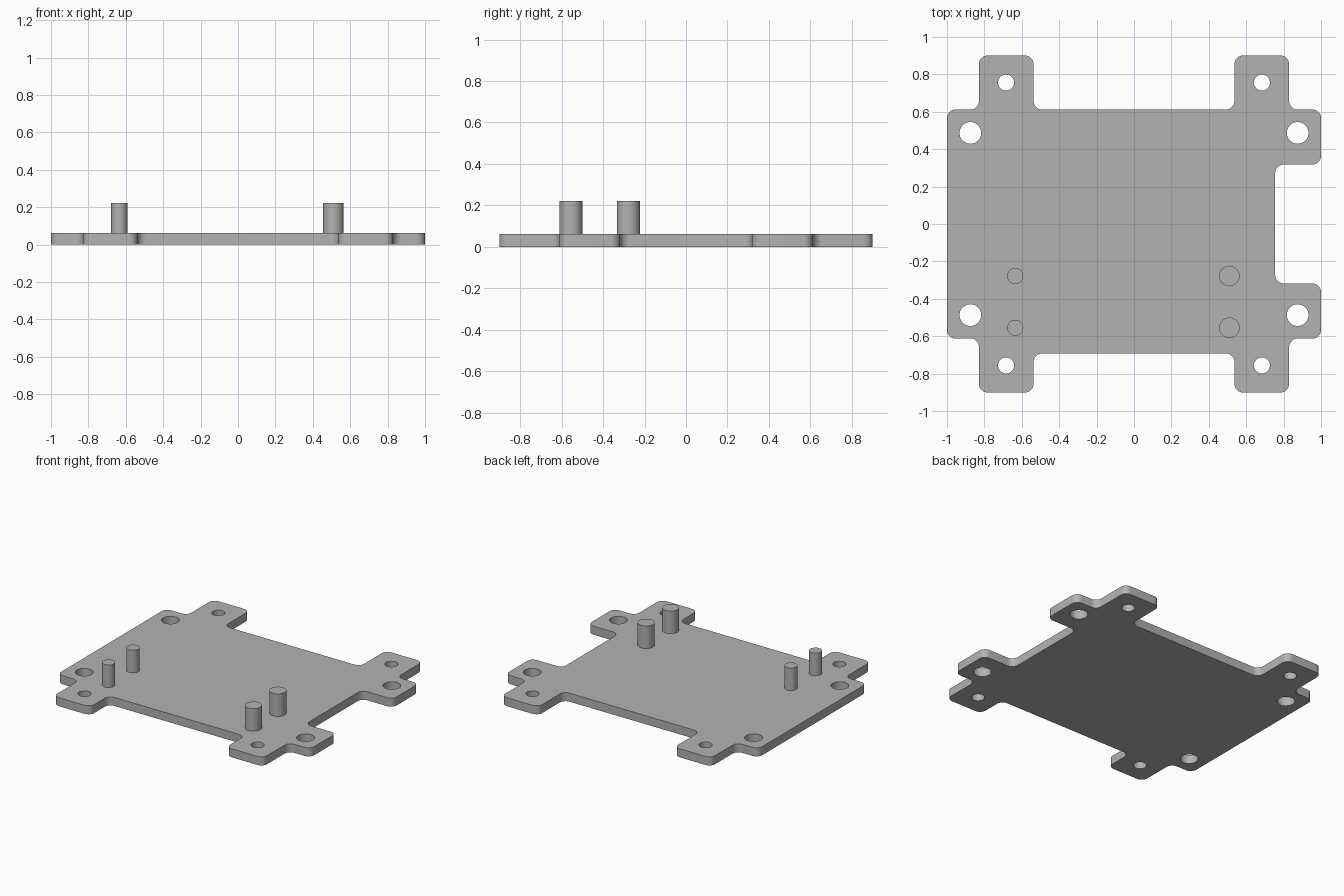
import bpy, bmesh, math
from mathutils import Vector

cube = bpy.data.objects.get("Cube")
if cube:
    bpy.data.objects.remove(cube, do_unlink=True)

THICK, TOP, FILLET = 0.061, 0.222, 0.046

grey = bpy.data.materials.new("light grey")
grey.use_nodes = True
colour = (0.45, 0.45, 0.45, 1)
grey.diffuse_color = colour
grey.node_tree.nodes["Principled BSDF"].inputs["Base Color"].default_value = colour


def circle(x, y, r, n=40):
    return [Vector((x + r * math.cos(math.tau * i / n), y + r * math.sin(math.tau * i / n)))
            for i in range(n)]


def rounded(corners, r, steps=8):
    """Replace each right-angled corner by a quarter arc."""
    pts = []
    for i, c in enumerate(corners):
        a = (corners[i - 1] - c).normalized() * r
        b = (corners[(i + 1) % len(corners)] - c).normalized() * r
        for k in range(steps + 1):
            t = math.pi / 2 * k / steps
            pts.append(c + a * (1 - math.sin(t)) + b * (1 - math.cos(t)))
    return pts


def finish(obj):
    obj.data.materials.clear()
    obj.data.materials.append(grey)
    bpy.ops.object.select_all(action="DESELECT")
    obj.select_set(True)
    bpy.context.view_layer.objects.active = obj
    bpy.ops.object.shade_smooth_by_angle(angle=math.radians(30))


# Plate outline: front edge, right notch, back edge, left edge
X, T0, T1, Y, TY, N, NX = 1.0, 0.537, 0.829, 0.612, 0.901, 0.318, 0.755
front = [(-X, -Y), (-T1, -Y), (-T1, -TY), (-T0, -TY), (-T0, -0.692),
         (T0, -0.692), (T0, -TY), (T1, -TY), (T1, -Y), (X, -Y)]
notch = [(X, -N), (NX, -N), (NX, N), (X, N)]
back = [(X, Y), (T1, Y), (T1, TY), (T0, TY), (T0, Y),
        (-T0, Y), (-T0, TY), (-T1, TY), (-T1, Y), (-X, Y)]
loops = [rounded([Vector(p) for p in front + notch + back], FILLET)]

# Screw holes in all four corners
for sx in (-1, 1):
    for sy in (-1, 1):
        loops.append(circle(sx * 0.875, sy * 0.487, 0.058))
        loops.append(circle(sx * 0.684, sy * 0.756, 0.043))

# Fill the loops as a flat curve and extrude it to the plate
curve = bpy.data.curves.new("plate_outline", "CURVE")
curve.dimensions = "2D"
curve.fill_mode = "BOTH"
curve.extrude = THICK / 2
for loop in loops:
    spline = curve.splines.new("POLY")
    spline.points.add(len(loop) - 1)
    for point, co in zip(spline.points, loop):
        point.co = (co.x, co.y, 0, 1)
    spline.use_cyclic_u = True
outline = bpy.data.objects.new("plate_outline", curve)
bpy.context.collection.objects.link(outline)
bpy.context.view_layer.update()
mesh = bpy.data.meshes.new_from_object(outline.evaluated_get(bpy.context.evaluated_depsgraph_get()))
bpy.data.objects.remove(outline, do_unlink=True)

bm = bmesh.new()
bm.from_mesh(mesh)
bmesh.ops.remove_doubles(bm, verts=bm.verts, dist=0.0001)
bmesh.ops.translate(bm, verts=bm.verts, vec=(0, 0, THICK / 2))
bmesh.ops.recalc_face_normals(bm, faces=bm.faces)
bm.to_mesh(mesh)
bm.free()
mesh.name = "base_plate"
plate = bpy.data.objects.new("base_plate", mesh)
bpy.context.collection.objects.link(plate)
finish(plate)

# Locating posts: thin pair on the right, thick pair on the left
for side, x, r in (("right", -0.635, 0.043), ("left", 0.51, 0.055)):
    for place, y in (("front", -0.555), ("back", -0.278)):
        bottom = THICK - 0.02
        bpy.ops.mesh.primitive_cylinder_add(vertices=40, radius=r, depth=TOP - bottom,
                                            location=(x, y, (TOP + bottom) / 2))
        post = bpy.context.object
        post.name = f"{side}_{place}_post"
        finish(post)
